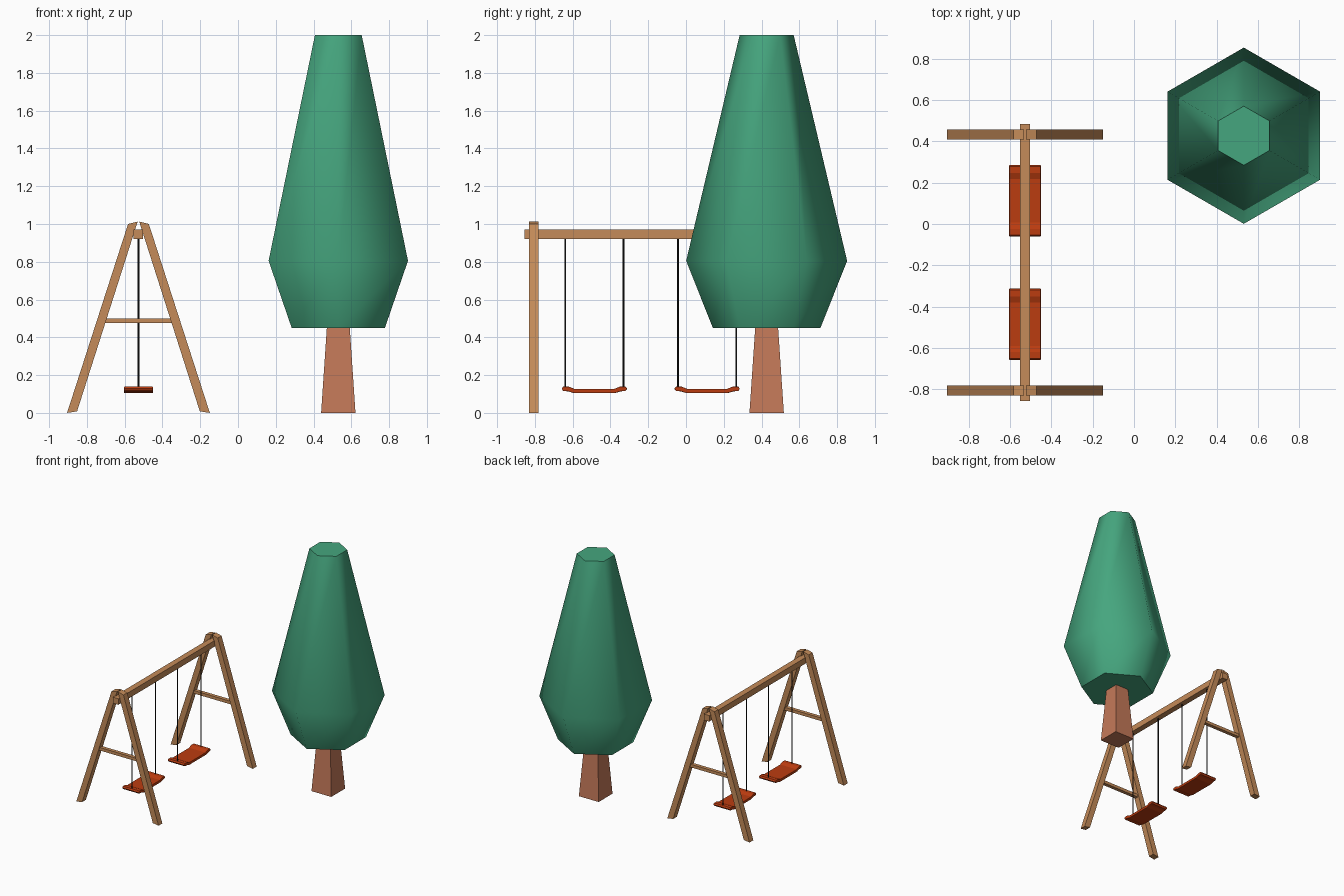
import bpy, bmesh, math
from mathutils import Vector

if "Cube" in bpy.data.objects:
    bpy.data.objects.remove(bpy.data.objects["Cube"])


def material(name, rgb):
    m = bpy.data.materials.new(name)
    m.diffuse_color = (*rgb, 1)
    m.use_nodes = True
    m.node_tree.nodes["Principled BSDF"].inputs["Base Color"].default_value = m.diffuse_color
    return m


WOOD = material("light wood", (0.56, 0.26, 0.10))
BARK = material("bark", (0.55, 0.19, 0.10))
LEAF = material("leaf green", (0.06, 0.38, 0.21))
RED = material("seat red", (0.50, 0.045, 0.005))
BLACK = material("rope black", (0.008, 0.008, 0.008))


def finish(name, bm, mat, smooth=None):
    bmesh.ops.recalc_face_normals(bm, faces=bm.faces)
    me = bpy.data.meshes.new(name)
    bm.to_mesh(me)
    bm.free()
    me.materials.append(mat)
    ob = bpy.data.objects.new(name, me)
    bpy.context.collection.objects.link(ob)
    if smooth:
        bpy.ops.object.select_all(action='DESELECT')
        ob.select_set(True)
        bpy.context.view_layer.objects.active = ob
        bpy.ops.object.shade_smooth_by_angle(angle=math.radians(smooth))
    return ob


def prism(name, points, offset, mat):
    """Extrude a closed outline along an offset vector."""
    bm = bmesh.new()
    face = bm.faces.new([bm.verts.new(p) for p in points])
    new = bmesh.ops.extrude_face_region(bm, geom=[face])["geom"]
    bmesh.ops.translate(bm, vec=offset,
                        verts=[v for v in new if isinstance(v, bmesh.types.BMVert)])
    return finish(name, bm, mat)


def box(name, x0, x1, y0, y1, z0, z1, mat):
    return prism(name, [(x0, y0, z0), (x1, y0, z0), (x1, y1, z0), (x0, y1, z0)],
                 (0, 0, z1 - z0), mat)


def lathe(name, cx, cy, rings, sides, turn, mat, smooth=None):
    """Stack regular polygon rings (radius, height) and cap the ends."""
    bm = bmesh.new()
    loops = [[bm.verts.new((cx + r * math.cos(turn + math.tau * i / sides),
                            cy + r * math.sin(turn + math.tau * i / sides), z))
              for i in range(sides)] for r, z in rings]
    for a, b in zip(loops, loops[1:]):
        for i in range(sides):
            j = (i + 1) % sides
            bm.faces.new((a[i], a[j], b[j], b[i]))
    bm.faces.new(loops[0])
    bm.faces.new(loops[-1])
    return finish(name, bm, mat, smooth)


# Tree: square tapered trunk and hexagonal crown
TX, TY = 0.531, 0.427
lathe("tree_trunk", TX, TY, [(0.091 * 2 ** .5, 0), (0.06 * 2 ** .5, 0.46)],
      4, math.pi / 4, BARK)
lathe("tree_crown", TX, TY, [(0.285, 0.45), (0.426, 0.805), (0.143, 2.0)],
      6, math.pi / 2, LEAF, 66)

# Swing frame: leaning leg pairs, cross braces and top beam
CX = -0.527
for end, y in (("front", -0.805), ("back", 0.433)):
    for side, s in (("left", -1), ("right", 1)):
        outline = [(0.378, 0), (0.325, 0.008), (0.003, 1.012 - 0.014), (0.053, 1.012)]
        outline = [(0.378, 0.006), (0.325, 0.0), (0.005, 1.0), (0.006, 1.0)]
        outline = [(0.378, 0.0), (0.325, 0.008), (0.004, 1.013), (0.055, 1.0)]
        prism(f"{end}_{side}_leg", [(CX + s * x, y - 0.025, z) for x, z in outline],
              (0, 0.05, 0), WOOD)
    box(f"{end}_brace", CX - 0.18, CX + 0.18, y - 0.015, y + 0.015, 0.475, 0.50, WOOD)
box("top_beam", CX - 0.025, CX + 0.025, -0.855, 0.483, 0.92, 0.97, WOOD)

# Swings: curved seats hanging from pairs of ropes
for name, y in (("front", -0.485), ("back", 0.112)):
    half = [(0.02, 0.127), (0.105, 0.127), (0.135, 0.139), (0.165, 0.139),
            (0.174, 0.128), (0.165, 0.116), (0.14, 0.114), (0.11, 0.105), (0.02, 0.105)]
    profile = half + [(-a, z) for a, z in reversed(half)]
    seat = prism(f"{name}_seat", [(CX - 0.077, y + a, z) for a, z in profile],
                 (0.154, 0, 0), RED)
    bevel = seat.modifiers.new("rounded_edges", 'BEVEL')
    bevel.width = 0.004
    bevel.segments = 2
    bevel.limit_method = 'ANGLE'
    bevel.angle_limit = math.radians(60)
    for side, s in (("near", -1), ("far", 1)):
        lathe(f"{name}_{side}_rope", CX, y + s * 0.154,
              [(0.005, 0.125), (0.005, 0.93)], 8, 0, BLACK, 50)
